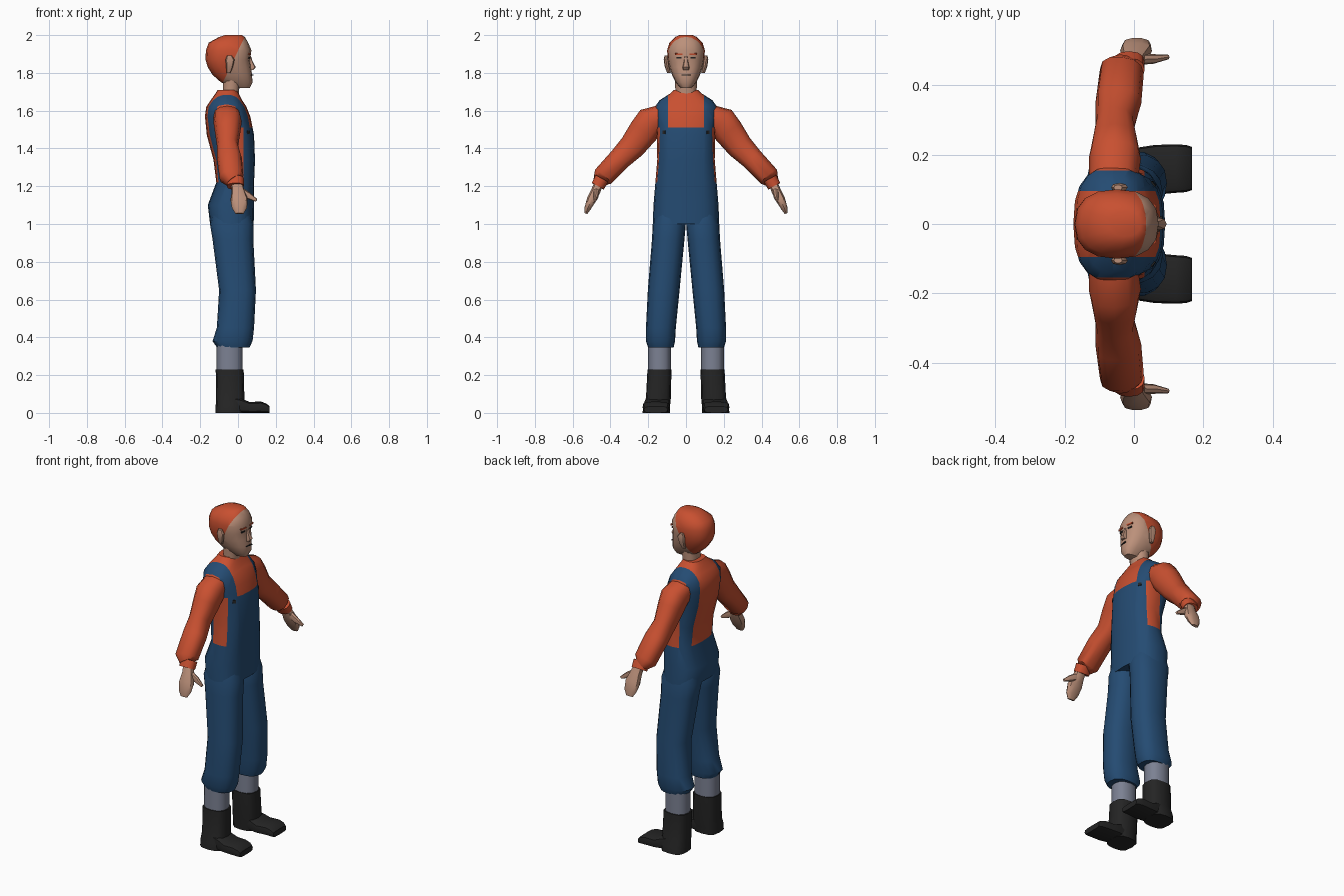
import bpy, bmesh, math
from mathutils import Vector

if "Cube" in bpy.data.objects:
    bpy.data.objects.remove(bpy.data.objects["Cube"])

X, Y, Z = Vector((1, 0, 0)), Vector((0, 1, 0)), Vector((0, 0, 1))


def material(name, rgb):
    m = bpy.data.materials.new(name)
    m.use_nodes = True
    m.diffuse_color = (*rgb, 1)
    m.node_tree.nodes["Principled BSDF"].inputs["Base Color"].default_value = (*rgb, 1)
    return m


ORANGE = material("orange", (0.58, 0.08, 0.03))
BLUE = material("denim_blue", (0.018, 0.071, 0.17))
SKIN = material("skin", (0.5, 0.28, 0.195))
GREY = material("sock_grey", (0.2, 0.22, 0.29))
BLACK = material("boot_black", (0.018, 0.018, 0.018))


def finish(name, bm, mats):
    bmesh.ops.recalc_face_normals(bm, faces=bm.faces)
    mesh = bpy.data.meshes.new(name)
    bm.to_mesh(mesh)
    bm.free()
    for m in mats:
        mesh.materials.append(m)
    obj = bpy.data.objects.new(name, mesh)
    bpy.context.collection.objects.link(obj)
    bpy.ops.object.select_all(action="DESELECT")
    obj.select_set(True)
    bpy.context.view_layer.objects.active = obj
    bpy.ops.object.shade_smooth_by_angle(angle=math.radians(42))
    return obj


def loft(name, sections, mats, ref=X, axis=None, n=16, power=2.4, cuts=(), rule=None):
    """Skin over rounded sections (x, y, z, radius along ref, other radius)."""
    bm = bmesh.new()
    centres = [Vector(s[:3]) for s in sections]
    rings = []
    for i, s in enumerate(sections):
        d = axis or centres[min(i + 1, len(centres) - 1)] - centres[max(i - 1, 0)]
        d = d.normalized()
        u = (ref - d * ref.dot(d)).normalized()
        v = d.cross(u)
        ring = []
        for k in range(n):
            a = 2 * math.pi * k / n
            c, t = [math.copysign(abs(f) ** (2 / power), f) for f in (math.cos(a), math.sin(a))]
            ring.append(bm.verts.new(centres[i] + u * s[3] * c + v * s[4] * t))
        rings.append(ring)
    for a, b in zip(rings, rings[1:]):
        for k in range(n):
            j = (k + 1) % n
            bm.faces.new((a[k], a[j], b[j], b[k]))
    bm.faces.new(rings[0])
    bm.faces.new(rings[-1])
    for point, normal in cuts:
        geom = bm.verts[:] + bm.edges[:] + bm.faces[:]
        bmesh.ops.bisect_plane(bm, geom=geom, plane_co=point, plane_no=normal, dist=1e-5)
    if rule:
        for f in bm.faces:
            f.material_index = rule(f.calc_center_median())
    return finish(name, bm, mats)


def level(z, back, front, y0, y1):
    return ((back + front) / 2, (y0 + y1) / 2, z, (front - back) / 2, abs(y1 - y0) / 2)


def stack(rows):
    return [level(z, b, f, -w, w) for z, b, f, w in rows]


def plate(name, target, y, z, w, h, mat):
    """Thin plate laid on the forward-facing surface of a target."""
    hit, loc, normal, _ = target.ray_cast((1, y, z), (-1, 0, 0))
    side = Z.cross(normal).normalized()
    up = normal.cross(side)
    bm = bmesh.new()
    bmesh.ops.create_cube(bm, size=1)
    for v in bm.verts:
        v.co = loc + normal * v.co.x * 0.008 + side * v.co.y * w + up * v.co.z * h
    finish(name, bm, [mat])


# Torso: shirt with bib, straps and trouser top
def torso_colour(c):
    strap = 0.095 < abs(c.y) < 0.155
    if c.z < 1.22 or (c.x > 0.03 and c.z < 1.51):
        return 1
    return int(strap and (c.z > 1.51 or c.x < -0.06))


torso = loft("shirt_and_bib", stack([
    (1.0, -0.148, 0.083, 0.176), (1.1, -0.16, 0.085, 0.172), (1.22, -0.115, 0.085, 0.162),
    (1.34, -0.13, 0.09, 0.152), (1.47, -0.165, 0.085, 0.155), (1.57, -0.175, 0.065, 0.165),
    (1.62, -0.168, 0.045, 0.165), (1.655, -0.145, 0.022, 0.14), (1.69, -0.12, 0.005, 0.085),
    (1.71, -0.108, -0.006, 0.064)]), [ORANGE, BLUE], axis=Z, n=20, power=2.6,
    cuts=[(Z * 1.51, Z), (X * 0.03, X), (X * -0.06, X)]
    + [(Y * s * y, Y) for s in (1, -1) for y in (0.095, 0.155)], rule=torso_colour)

# Neck and head, with hair above a slanted hairline
loft("neck", stack([(1.62, -0.09, 0.01, 0.055), (1.7, -0.08, 0.004, 0.056),
                    (1.79, -0.08, 0.02, 0.06)]), [SKIN], axis=Z, n=12)
hairline, hair_dir = Vector((0.035, 0, 1.99)), Vector((-0.24, 0, 0.115))
head = loft("head", stack([
    (1.72, -0.03, 0.062, 0.028), (1.75, -0.09, 0.077, 0.055), (1.79, -0.135, 0.074, 0.074),
    (1.83, -0.16, 0.07, 0.089), (1.87, -0.172, 0.064, 0.097), (1.92, -0.17, 0.071, 0.1),
    (1.96, -0.155, 0.054, 0.088), (1.99, -0.1, 0.036, 0.058), (2.0, -0.07, 0.02, 0.035)]),
    [SKIN, ORANGE], axis=Z, cuts=[(hairline, hair_dir)],
    rule=lambda c: int((c - hairline).dot(hair_dir) > 0))
loft("nose", stack([(1.815, 0.05, 0.082, 0.016), (1.83, 0.05, 0.094, 0.018),
                    (1.865, 0.05, 0.076, 0.01), (1.89, 0.05, 0.068, 0.008)]),
     [SKIN], axis=Z, n=8)

# Face details and buttons
bpy.context.view_layer.update()
plate("mouth", head, 0, 1.788, 0.045, 0.005, BLACK)
for side, s in (("left", 1), ("right", -1)):
    plate(side + "_eye", head, s * 0.036, 1.88, 0.026, 0.009, BLACK)
    plate(side + "_eyebrow", head, s * 0.038, 1.9, 0.04, 0.008, ORANGE)
    plate(side + "_button", torso, s * 0.115, 1.485, 0.018, 0.018, BLACK)

# Paired parts
for side, s in (("left", 1), ("right", -1)):
    def part(name, rows, mat, **options):
        rows = [(x, s * y, z, a, b) for x, y, z, a, b in rows]
        loft(side + "_" + name, rows, [mat], **options)

    part("ear", [(-0.05, 0.09, 1.80, 0.01, 0.01), (-0.045, 0.1, 1.83, 0.018, 0.012),
                 (-0.042, 0.106, 1.87, 0.024, 0.012), (-0.046, 0.105, 1.893, 0.012, 0.008)],
         SKIN, axis=Z, n=8)
    part("sleeve", [(-0.06, 0.12, 1.575, 0.07, 0.06), (-0.055, 0.19, 1.54, 0.075, 0.082),
                    (-0.055, 0.225, 1.49, 0.068, 0.08), (-0.055, 0.285, 1.41, 0.056, 0.07),
                    (-0.045, 0.35, 1.345, 0.066, 0.06), (-0.035, 0.44, 1.25, 0.064, 0.056),
                    (-0.02, 0.452, 1.23, 0.045, 0.04)], ORANGE, n=12)
    part("cuff", [(-0.015, 0.445, 1.24, 0.046, 0.038), (-0.014, 0.467, 1.2, 0.045, 0.036)],
         ORANGE, n=12)
    part("hand", [(-0.008, 0.46, 1.22, 0.03, 0.024), (0, 0.478, 1.175, 0.034, 0.026),
                  (0.006, 0.5, 1.13, 0.046, 0.026), (0.008, 0.52, 1.085, 0.04, 0.018),
                  (0.008, 0.53, 1.055, 0.022, 0.008)], SKIN, n=10)
    part("thumb", [(0.01, 0.475, 1.175, 0.016, 0.022), (0.055, 0.476, 1.15, 0.014, 0.018),
                   (0.098, 0.482, 1.125, 0.007, 0.008)], SKIN, ref=Y, n=8)
    part("trouser_leg", [level(*r) for r in (
        (1.08, -0.13, 0.06, 0.02, 0.155), (1.0, -0.148, 0.083, 0.001, 0.176),
        (0.92, -0.135, 0.081, 0.008, 0.18), (0.65, -0.1, 0.095, 0.034, 0.202),
        (0.45, -0.112, 0.085, 0.054, 0.212), (0.38, -0.135, 0.077, 0.058, 0.212),
        (0.345, -0.11, 0.06, 0.066, 0.2))], BLUE, axis=Z)
    part("sock", [level(0.37, -0.113, 0.025, 0.08, 0.2), level(0.2, -0.113, 0.025, 0.08, 0.2)],
         GREY, axis=Z, n=12)
    part("boot_shaft", [level(*r) for r in (
        (0.23, -0.118, 0.03, 0.077, 0.204), (0.08, -0.116, 0.034, 0.08, 0.212),
        (0.04, -0.118, 0.035, 0.084, 0.226), (0, -0.118, 0.03, 0.086, 0.23))],
        BLACK, axis=Z, n=12, power=3)
    part("boot_foot", [(-0.04, 0.152, 0.045, 0.06, 0.045), (0.02, 0.154, 0.038, 0.068, 0.038),
                       (0.06, 0.156, 0.029, 0.072, 0.029), (0.12, 0.16, 0.03, 0.07, 0.03),
                       (0.15, 0.16, 0.025, 0.068, 0.025), (0.168, 0.16, 0.017, 0.062, 0.017)],
         BLACK, ref=Y, axis=X, n=12, power=4)
